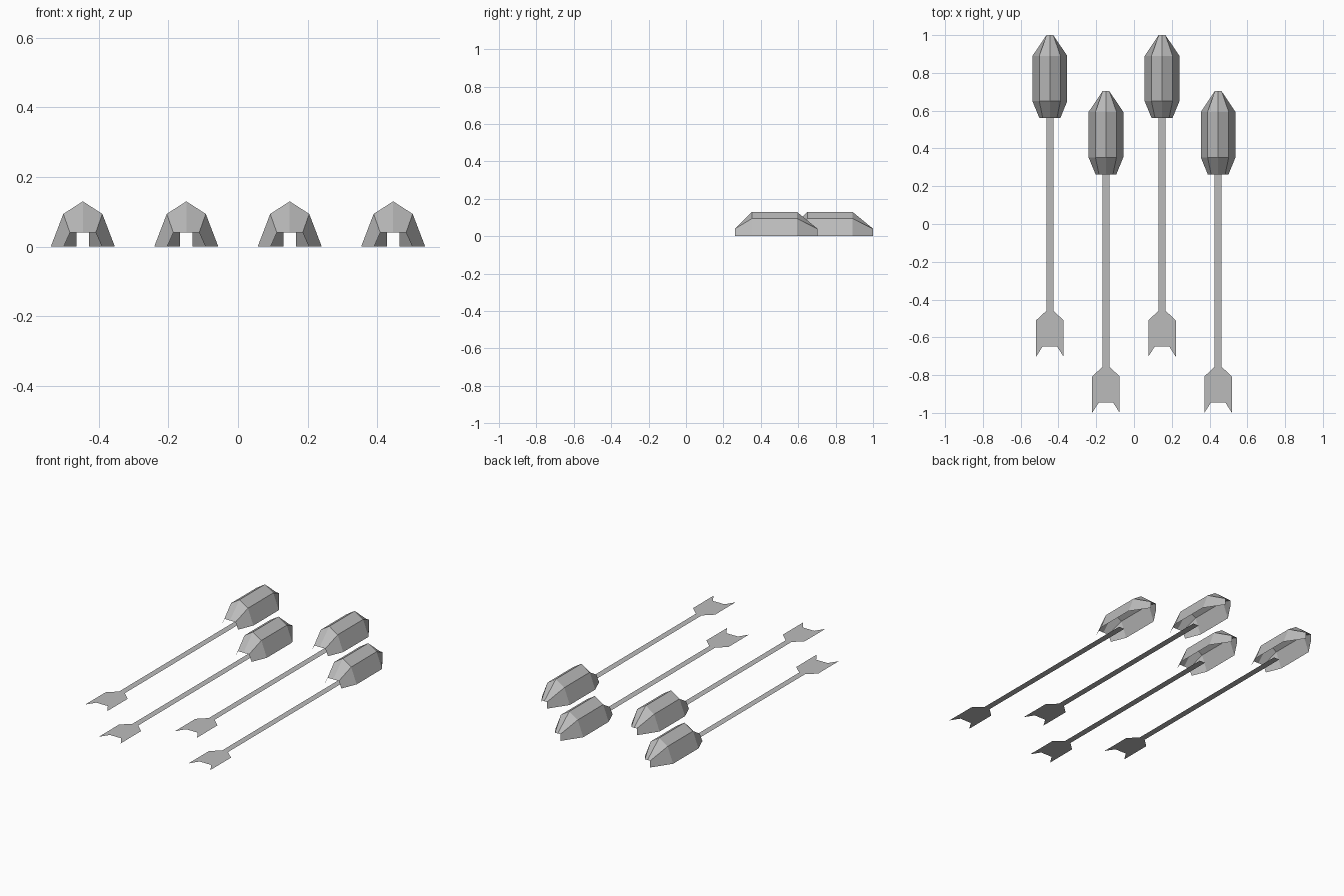
import bpy

cube = bpy.data.objects.get("Cube")
if cube:
    bpy.data.objects.remove(cube, do_unlink=True)

grey = bpy.data.materials.new("plain grey")
grey.use_nodes = True
colour = (0.5, 0.5, 0.5, 1)
grey.diffuse_color = colour
grey.node_tree.nodes["Principled BSDF"].inputs["Base Color"].default_value = colour

PITCH = 0.297  # spacing between arrows, and the stagger of every second one


def add_part(name, verts, faces, location):
    mesh = bpy.data.meshes.new(name)
    mesh.from_pydata(verts, [], faces)
    mesh.materials.append(grey)
    obj = bpy.data.objects.new(name, mesh)
    obj.location = location
    bpy.context.collection.objects.link(obj)


def mirrored(half):
    """Complete a half outline, given from +x to the centre, on the -x side."""
    return half + [(-x, v) for x, v in reversed(half) if x > 0]


def add_plate(name, half, location):
    outline = mirrored(half)
    add_part(name, [(x, y, 0) for x, y in outline], [range(len(outline))], location)


def add_shell(name, stations, location):
    """Open-bottomed shell lofted through arched sections along y."""
    verts, faces = [], []
    for y, half in stations:
        verts += [(x, y, z) for x, z in mirrored(half)]
    n = len(verts) // len(stations)
    for s in range(len(stations) - 1):
        for i in range(n - 1):
            a, b = s * n + i, (s + 1) * n + i
            faces.append((a, b, b + 1, a + 1))
    add_part(name, verts, faces, location)


# Arched head sections: neck, body and tip
neck = [(0.055, 0), (0.037, 0.04), (0, 0.04)]
body = [(0.092, 0), (0.056, 0.094), (0, 0.13)]
tip = [(0.018, 0), (0.018, 0.04), (0, 0.04)]
head = [(0.56, neck), (0.65, body), (0.89, body), (1.0, tip)]

# Flat shaft and notched tail fin
shaft = [(0.019, -0.46), (0.019, 0.72)]
fin = [(0.038, -0.648), (0.073, -0.703), (0.073, -0.51), (0.019, -0.46)]

for k in range(4):
    place = ((k - 1.5) * PITCH, -PITCH * (k % 2), 0)
    add_shell(f"arrow_head_{k + 1}", head, place)
    add_plate(f"arrow_shaft_{k + 1}", shaft, place)
    add_plate(f"tail_fin_{k + 1}", fin, place)
